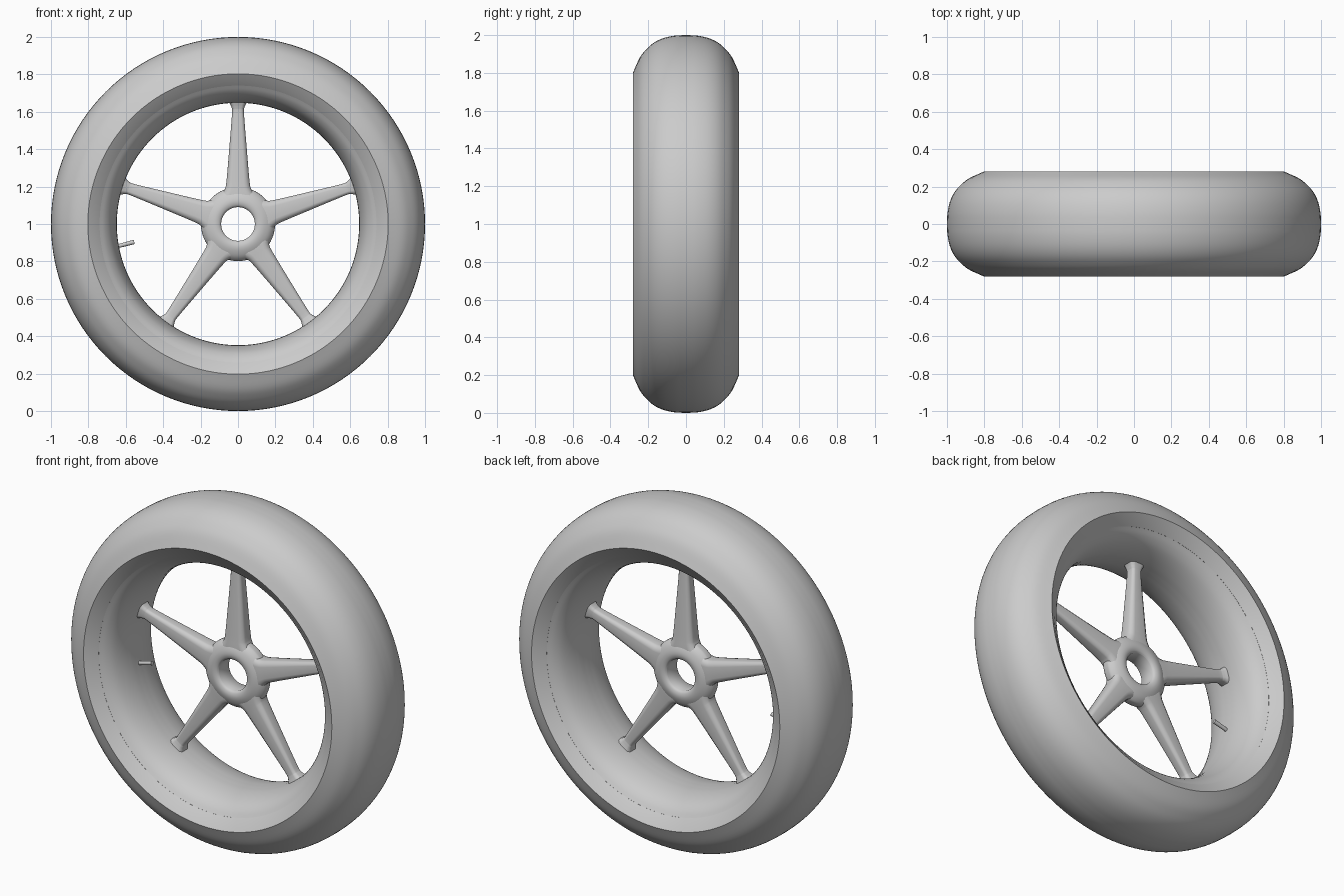
import bpy, bmesh, math
from mathutils import Vector, Matrix

if "Cube" in bpy.data.objects:
    bpy.data.objects.remove(bpy.data.objects["Cube"])

CENTRE = Vector((0, 0, 1))


def finish(bm, name, angle=35):
    bmesh.ops.recalc_face_normals(bm, faces=bm.faces)
    me = bpy.data.meshes.new(name)
    bm.to_mesh(me)
    bm.free()
    for p in me.polygons:
        p.use_smooth = True
    me.set_sharp_from_angle(angle=math.radians(angle))
    ob = bpy.data.objects.new(name, me)
    ob.location = CENTRE
    bpy.context.collection.objects.link(ob)
    return ob


def curve(pts, steps=4):
    """Smooth (Catmull-Rom) line through the points."""
    p = [Vector(q) for q in pts]
    p = [2 * p[0] - p[1]] + p + [2 * p[-1] - p[-2]]
    out = []
    for i in range(1, len(p) - 2):
        a, b, c, d = p[i - 1:i + 3]
        for k in range(steps):
            t = k / steps
            out.append(0.5 * (2 * b + (c - a) * t + (2 * a - 5 * b + 4 * c - d) * t**2
                              + (3 * b - a - 3 * c + d) * t**3))
    return out + [p[-2]]


def skin(bm, rings, wrap):
    n = len(rings[0])
    pairs = zip(rings, rings[1:] + rings[:1]) if wrap else zip(rings, rings[1:])
    for a, b in pairs:
        for j in range(n):
            k = (j + 1) % n
            bm.faces.new((a[j], a[k], b[k], b[j]))


def lathe(name, profile, segs=128, angle=35):
    """Closed (y, radius) outline turned about the y axis."""
    bm = bmesh.new()
    rings = []
    for i in range(segs):
        t = 2 * math.pi * i / segs
        rings.append([bm.verts.new((r * math.sin(t), y, r * math.cos(t))) for y, r in profile])
    skin(bm, rings, True)
    return finish(bm, name, angle)


def mirrored(half):
    """Extend a half outline that starts on y = 0 to both sides."""
    return [(-y, r) for y, r in reversed(half[1:])] + [tuple(q) for q in half]


# Tyre: rounded tread, sharp shoulder, bevelled sidewall down to the rim
tread = curve([(0, 1), (.06, .997), (.12, .984), (.17, .96), (.21, .925), (.245, .88), (.28, .803)])
lathe("tyre", mirrored(tread + [(.255, .768), (.23, .74), (.2, .75)]), angle=25)

# Rim: hourglass barrel
barrel = curve([(0, .648), (.06, .651), (.12, .663), (.17, .683), (.205, .71), (.23, .742)])
lathe("rim", mirrored(barrel + [(.22, .752)]), angle=40)

# Hub: domed ring with a through hole
outer = curve([(0, .198), (.02, .195), (.042, .175), (.056, .145), (.06, .12), (.055, .1), (.045, .09)])
lathe("hub", mirrored(outer), 64, 50)

# Spokes: tapered, chamfered bars flared at both ends (radius, half width, half depth)
stations = curve([(.105, .12, .05), (.155, .088, .05), (.185, .071, .049), (.225, .062, .047),
                  (.4, .047, .039), (.59, .032, .031), (.62, .034, .032), (.64, .042, .037),
                  (.662, .056, .044)], 3)
section = [(1, .45), (.95, .7), (.7, .95), (.5, 1)]
section += [(-x, y) for x, y in reversed(section)]
section += [(-x, -y) for x, y in section]
for i in range(5):
    bm = bmesh.new()
    rings = [[bm.verts.new((w * u, d * v, r)) for u, v in section] for r, w, d in stations]
    skin(bm, rings, False)
    bm.faces.new(rings[0])
    bm.faces.new(rings[-1])
    bmesh.ops.rotate(bm, verts=bm.verts, matrix=Matrix.Rotation(math.radians(72 * i), 3, 'Y'))
    finish(bm, f"spoke_{i + 1}", 40)

# Valve stem pointing inward from the rim
bm = bmesh.new()
a, b = Vector((-.655, 0, -.122)), Vector((-.555, 0, -.096))
rot = (b - a).to_track_quat('Z', 'Y').to_matrix().to_4x4()
bmesh.ops.create_cone(bm, cap_ends=True, segments=16, radius1=.01, radius2=.012,
                      depth=(b - a).length, matrix=Matrix.Translation((a + b) / 2) @ rot)
finish(bm, "valve_stem")
